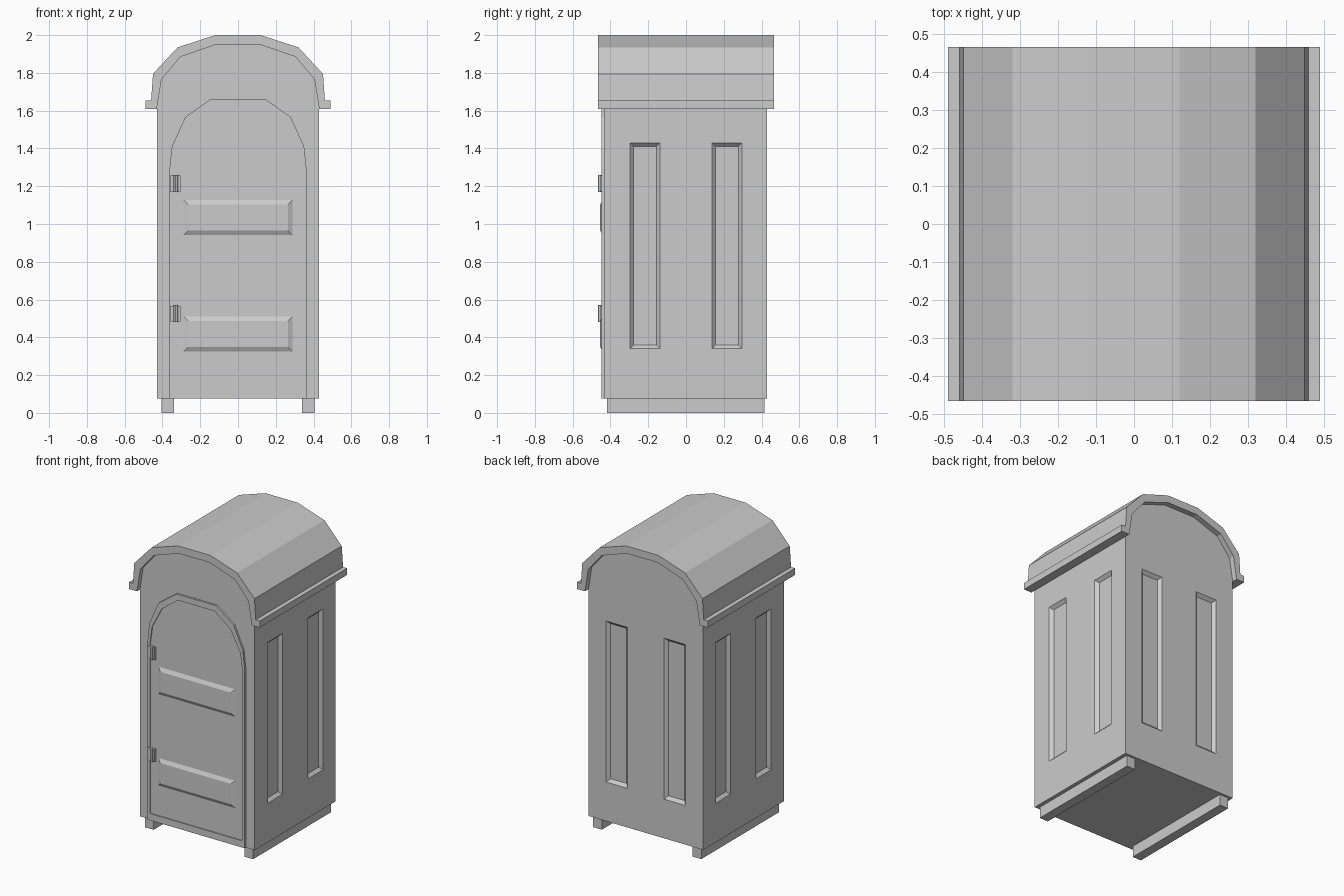
import bpy, bmesh
from mathutils import Vector

if "Cube" in bpy.data.objects:
    bpy.data.objects.remove(bpy.data.objects["Cube"])


def finish(name, bm):
    bmesh.ops.recalc_face_normals(bm, faces=bm.faces)
    me = bpy.data.meshes.new(name)
    bm.to_mesh(me)
    bm.free()
    ob = bpy.data.objects.new(name, me)
    bpy.context.collection.objects.link(ob)
    return ob


def mirror(half):
    """Half profile (left side, bottom to top) -> full open profile."""
    return half + [(-x, z) for x, z in reversed(half)]


def band(name, outer, inner, y0, y1, closed=True):
    """Solid strip between two matching XZ profiles, extruded along y."""
    bm = bmesh.new()
    loops = [[bm.verts.new((x, y, z)) for x, z in p]
             for p, y in ((outer, y0), (outer, y1), (inner, y1), (inner, y0))]
    n = len(outer)
    for a, b in zip(loops, loops[1:] + loops[:1]):
        for i in range(n if closed else n - 1):
            j = (i + 1) % n
            bm.faces.new((a[i], a[j], b[j], b[i]))
    if not closed:
        for i in (0, n - 1):
            bm.faces.new([lp[i] for lp in loops])
    return finish(name, bm)


def prism(name, profile, y0, y1):
    bm = bmesh.new()
    a = [bm.verts.new((x, y0, z)) for x, z in profile]
    b = [bm.verts.new((x, y1, z)) for x, z in profile]
    bm.faces.new(a)
    bm.faces.new(b)
    for i in range(len(a)):
        j = (i + 1) % len(a)
        bm.faces.new((a[i], a[j], b[j], b[i]))
    return finish(name, bm)


def box(name, lo, hi):
    return prism(name, [(lo[0], lo[2]), (hi[0], lo[2]), (hi[0], hi[2]), (lo[0], hi[2])], lo[1], hi[1])


def frustum(bm, centre, u, n, w, h, inset, depth):
    """Tapered block: base w x h at centre, shrunk by inset at depth along n."""
    c, u, n, z = Vector(centre), Vector(u), Vector(n), Vector((0, 0, 1))
    rings = []
    for k in (0, 1):
        a, b = w / 2 - k * inset, h / 2 - k * inset
        rings.append([bm.verts.new(c + n * depth * k + u * a * s + z * b * t)
                      for s, t in ((-1, -1), (1, -1), (1, 1), (-1, 1))])
    for r in rings:
        bm.faces.new(r)
    for i in range(4):
        j = (i + 1) % 4
        bm.faces.new((rings[0][i], rings[0][j], rings[1][j], rings[1][i]))


FRONT, BACK, SIDE = -0.435, 0.43, 0.43

# cabin with arched gable ends
arch = mirror([(-0.43, 1.61), (-0.405, 1.765), (-0.305, 1.885), (-0.115, 1.95)])
cabin = prism("cabin_walls", [(-SIDE, 0.075)] + arch + [(SIDE, 0.075)], FRONT, BACK)

# recessed wall panels on both sides and the back
bm = bmesh.new()
for p in (-0.217, 0.217):
    for s in (-1, 1):
        frustum(bm, (s * (SIDE + 0.02), p, 0.885), (0, 1, 0), (-s, 0, 0), 0.20, 1.13, 0.04, 0.04)
    frustum(bm, (p, BACK + 0.02, 0.885), (1, 0, 0), (0, -1, 0), 0.20, 1.13, 0.04, 0.04)
cutter = finish("panel_cutter", bm)
cutter.hide_render = True
mod = cabin.modifiers.new("panels", "BOOLEAN")
mod.operation, mod.solver, mod.object = "DIFFERENCE", "EXACT", cutter
bpy.context.view_layer.objects.active = cabin
bpy.ops.object.modifier_apply(modifier=mod.name)
bpy.data.objects.remove(cutter)

# roof shell with lipped eaves
outer = mirror([(-0.49, 1.61), (-0.49, 1.655), (-0.46, 1.655), (-0.45, 1.795), (-0.32, 1.935), (-0.12, 2.0)])
prism("roof", outer + arch[::-1], -0.467, 0.467)

# door frame and door
frame_out = mirror([(-0.363, 0.075), (-0.363, 1.29), (-0.35, 1.41), (-0.28, 1.565), (-0.147, 1.66)])
frame_in = mirror([(-0.345, 0.12), (-0.345, 1.28), (-0.33, 1.39), (-0.257, 1.53), (-0.136, 1.62)])
band("door_frame", frame_out, frame_in, -0.448, FRONT + 0.005)
prism("door", frame_in, -0.441, FRONT + 0.005)

# raised door panels
for i, z in enumerate((0.417, 1.035)):
    bm = bmesh.new()
    frustum(bm, (0, -0.440, z), (1, 0, 0), (0, -1, 0), 0.58, 0.19, 0.026, 0.014)
    finish(f"door_panel_{i + 1}", bm)

# hinges: leaf plate and barrel
for i, z in enumerate((0.525, 1.215)):
    box(f"hinge_leaf_{i + 1}", (-0.36, -0.456, z - 0.042), (-0.305, -0.438, z + 0.042))
    bm = bmesh.new()
    bmesh.ops.create_cone(bm, cap_ends=True, segments=8, radius1=0.012, radius2=0.012, depth=0.09)
    barrel = finish(f"hinge_barrel_{i + 1}", bm)
    barrel.location = (-0.33, -0.454, z)

# skids
for s, side in ((-1, "left"), (1, "right")):
    x0, x1 = sorted((s * 0.34, s * 0.405))
    box(f"skid_{side}", (x0, -0.417, 0), (x1, 0.415, 0.075))
